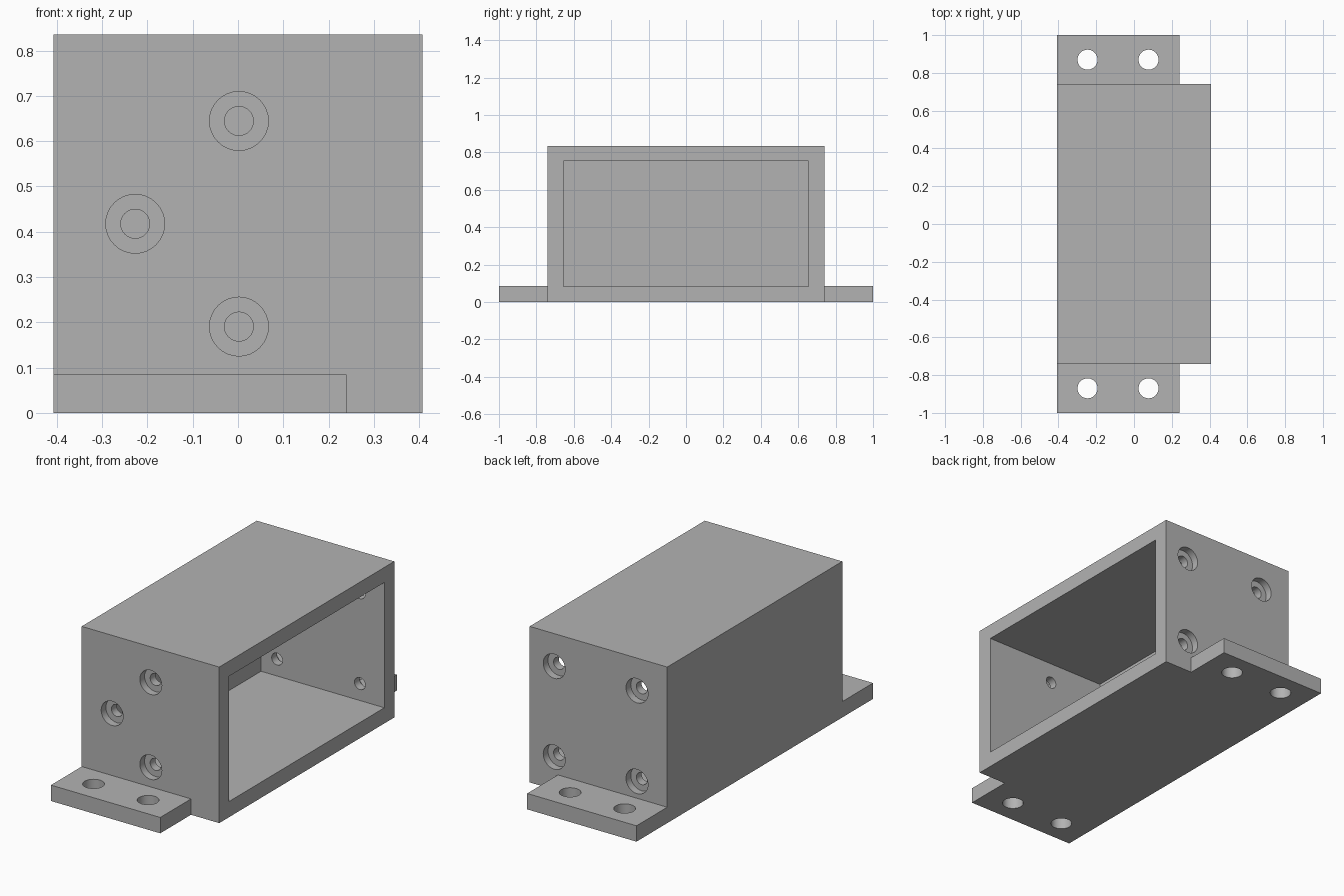
import bpy
import math

if "Cube" in bpy.data.objects:
    bpy.data.objects.remove(bpy.data.objects["Cube"], do_unlink=True)

# Overall dimensions
LEFT, RIGHT = -0.407, 0.407
HALF_LEN, HEIGHT = 0.74, 0.835
WALL = 0.084
FLANGE_RIGHT = 0.24
MID_Z = HEIGHT / 2

grey = bpy.data.materials.new("plain grey")
grey.use_nodes = True
grey.diffuse_color = (0.45, 0.45, 0.45, 1)
grey.node_tree.nodes["Principled BSDF"].inputs["Base Color"].default_value = grey.diffuse_color


def box(name, low, high):
    centre = [(a + b) / 2 for a, b in zip(low, high)]
    bpy.ops.mesh.primitive_cube_add(size=1, location=centre)
    ob = bpy.context.object
    ob.name = name
    ob.scale = [b - a for a, b in zip(low, high)]
    bpy.ops.object.transform_apply(location=True, rotation=True, scale=True)
    return ob


def cylinder(centre, radius, depth, along_y=False):
    bpy.ops.mesh.primitive_cylinder_add(
        vertices=32, radius=radius, depth=depth, location=centre,
        rotation=(math.pi / 2 if along_y else 0, 0, 0))
    ob = bpy.context.object
    ob.name = "hole_cutter"
    ob.hide_render = True
    return ob


def combine(target, tool, operation="DIFFERENCE"):
    mod = target.modifiers.new("combine", "BOOLEAN")
    mod.operation = operation
    mod.solver = "EXACT"
    mod.object = tool
    bpy.context.view_layer.objects.active = target
    bpy.ops.object.modifier_apply(modifier=mod.name)
    bpy.data.objects.remove(tool, do_unlink=True)


# Housing block with a base plate running through to form both flanges
housing = box("flanged_housing", (LEFT, -HALF_LEN, 0), (RIGHT, HALF_LEN, HEIGHT))
base = box("base_plate", (LEFT, -1, 0), (FLANGE_RIGHT, 1, 0.085))
combine(housing, base, "UNION")

# Cavity open on one long side
cavity = box("cavity_cutter", (LEFT + WALL, WALL - HALF_LEN, WALL),
             (RIGHT + 0.1, HALF_LEN - WALL, HEIGHT - WALL + 0.003))
combine(housing, cavity)

# Flange mounting holes
for y in (-0.87, 0.87):
    for x in (-0.246, 0.077):
        combine(housing, cylinder((x, y, 0.04), 0.053, 0.3))

# Counterbored end-wall holes: three in front, four at the back
front_spots = [(0.002, MID_Z + 0.227), (-0.227, MID_Z), (0.002, MID_Z - 0.227)]
back_spots = [(0.017 + sx * 0.245, MID_Z + sz * 0.243) for sx in (-1, 1) for sz in (-1, 1)]
for side, spots in ((-1, front_spots), (1, back_spots)):
    for x, z in spots:
        combine(housing, cylinder((x, side * HALF_LEN, z), 0.032, 0.3, True))
        combine(housing, cylinder((x, side * HALF_LEN, z), 0.065, 0.08, True))

# Finish
housing.data.materials.clear()
housing.data.materials.append(grey)
for face in housing.data.polygons:
    face.material_index = 0
bpy.ops.object.select_all(action="DESELECT")
housing.select_set(True)
bpy.context.view_layer.objects.active = housing
bpy.ops.object.shade_smooth_by_angle(angle=math.radians(30))
